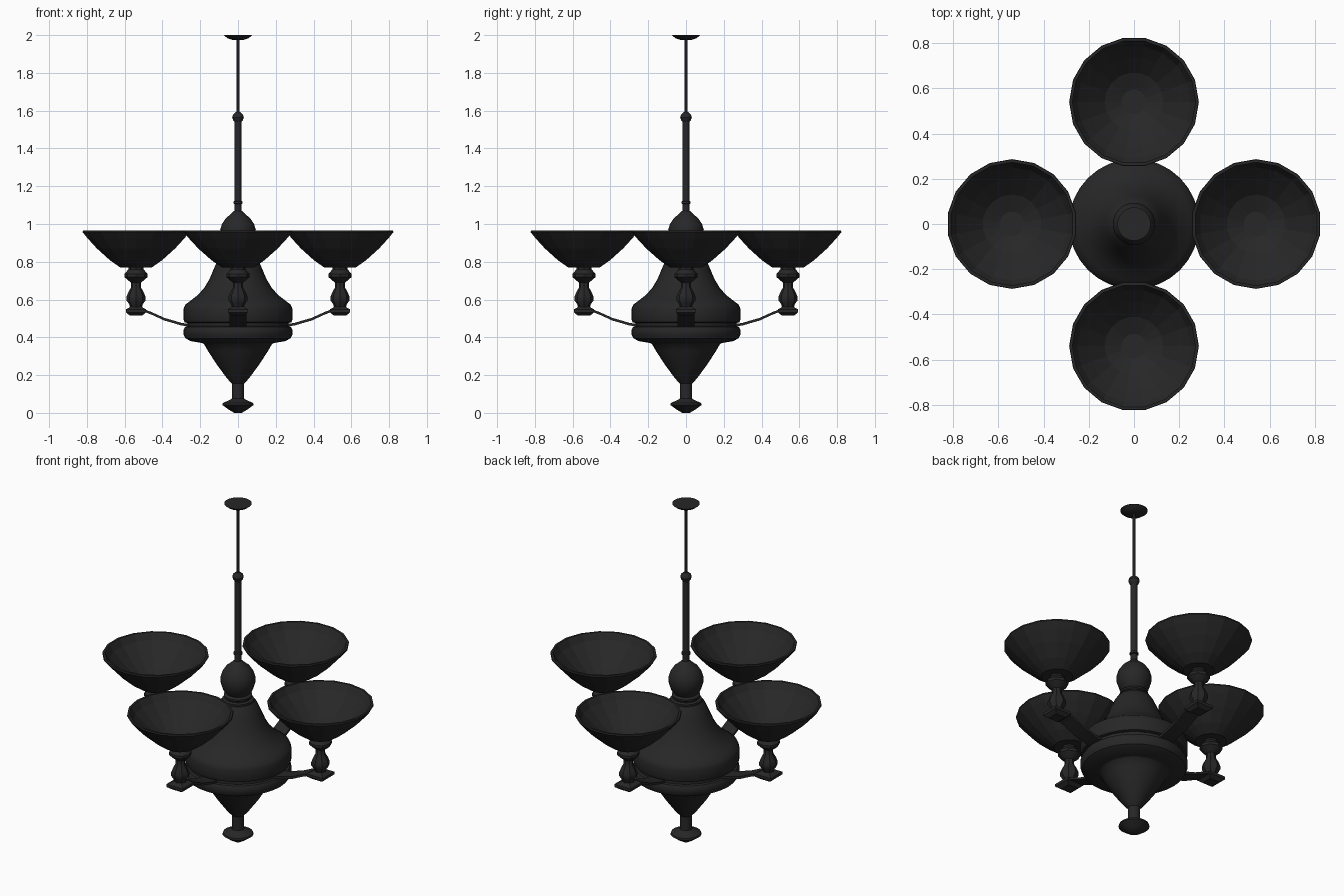
import bpy, bmesh, math
from mathutils import Matrix, Vector

cube = bpy.data.objects.get("Cube")
if cube:
    bpy.data.objects.remove(cube, do_unlink=True)

# Single dark metal finish
metal = bpy.data.materials.new("dark_metal")
metal.use_nodes = True
colour = (0.02, 0.02, 0.02, 1)
metal.diffuse_color = colour
metal.node_tree.nodes["Principled BSDF"].inputs["Base Color"].default_value = colour

ARM_REACH = 0.54


def add_object(name, bm, smooth):
    bmesh.ops.remove_doubles(bm, verts=bm.verts, dist=1e-5)
    bmesh.ops.recalc_face_normals(bm, faces=bm.faces)
    mesh = bpy.data.meshes.new(name)
    bm.to_mesh(mesh)
    bm.free()
    mesh.materials.append(metal)
    ob = bpy.data.objects.new(name, mesh)
    bpy.context.collection.objects.link(ob)
    if smooth:
        bpy.ops.object.select_all(action='DESELECT')
        ob.select_set(True)
        bpy.context.view_layer.objects.active = ob
        bpy.ops.object.shade_smooth_by_angle(angle=math.radians(35))
    return ob


def lathe(name, profile, sides, offset=0.0, place=Matrix(), smooth=True):
    """Spin a (radius, height) profile about z; profile ends are closed on the axis."""
    bm = bmesh.new()
    pts = [(0, profile[0][1])] + profile + [(0, profile[-1][1])]
    turn = Matrix.Rotation(offset, 3, 'Z')
    verts = [bm.verts.new(turn @ Vector((r, 0, z))) for r, z in pts]
    edges = [bm.edges.new(pair) for pair in zip(verts, verts[1:])]
    bmesh.ops.spin(bm, geom=verts + edges, cent=(0, 0, 0), axis=(0, 0, 1),
                   angle=math.tau, steps=sides, use_duplicate=False)
    bm.transform(place)
    return add_object(name, bm, smooth)


def ribbon(name, path, width, thickness, place):
    """Flat bar following an (x, z) path."""
    bm = bmesh.new()
    h, t = width / 2, thickness / 2
    rings = [[bm.verts.new((x, y, z + dz)) for y, dz in ((-h, -t), (h, -t), (h, t), (-h, t))]
             for x, z in path]
    for a, b in zip(rings, rings[1:]):
        for i in range(4):
            j = (i + 1) % 4
            bm.faces.new((a[i], a[j], b[j], b[i]))
    bm.faces.new(rings[0])
    bm.faces.new(rings[-1])
    bm.transform(place)
    return add_object(name, bm, True)


# Central column, from the bottom up
lathe("bottom_finial", [(0.02, 0), (0.05, 0.018), (0.083, 0.042), (0.08, 0.052),
                        (0.05, 0.066), (0.033, 0.075), (0.033, 0.165)], 32)
lathe("lower_cone", [(0.033, 0.155), (0.06, 0.185), (0.115, 0.26), (0.16, 0.33),
                     (0.18, 0.365), (0.19, 0.37)], 32)
lathe("body_lower_band", [(0.18, 0.368), (0.25, 0.38), (0.278, 0.395), (0.288, 0.415),
                          (0.288, 0.44), (0.28, 0.455), (0.265, 0.46)], 32)
lathe("body_groove", [(0.268, 0.455), (0.268, 0.482)], 32)
lathe("body_bell", [(0.265, 0.475), (0.283, 0.48), (0.288, 0.495), (0.288, 0.55),
                    (0.28, 0.572), (0.25, 0.595), (0.215, 0.622), (0.18, 0.66),
                    (0.15, 0.71), (0.125, 0.77), (0.105, 0.815), (0.09, 0.835)], 32)
lathe("neck_rings", [(0.085, 0.83), (0.085, 0.845), (0.07, 0.85), (0.07, 0.855),
                     (0.076, 0.86), (0.076, 0.87), (0.06, 0.88)], 32)
lathe("column_ball", [(0.06, 0.875), (0.08, 0.9), (0.093, 0.94), (0.094, 0.97),
                      (0.085, 1.0), (0.065, 1.03), (0.035, 1.055), (0.02, 1.07)], 32)
lathe("hanging_tube", [(0.018, 1.06), (0.018, 1.54)], 16)
lathe("tube_collar", [(0.018, 1.105), (0.024, 1.108), (0.024, 1.118), (0.018, 1.122)], 16)
lathe("tube_knob", [(0.015, 1.535), (0.026, 1.55), (0.031, 1.565), (0.026, 1.58),
                    (0.012, 1.592)], 16)
lathe("hanging_rod", [(0.007, 1.585), (0.007, 1.98)], 12)
lathe("ceiling_canopy", [(0.03, 1.975), (0.055, 1.983), (0.074, 1.998), (0.074, 2.0)], 24)

# Four arms, each with a square foot, turned stem and open bowl shade
arm_path = [(0.25, 0.462), (0.30, 0.47), (0.39, 0.496), (0.46, 0.528), (0.50, 0.543), (0.54, 0.545)]
stem = [(0.028, 0.545), (0.036, 0.575), (0.05, 0.595), (0.05, 0.615), (0.04, 0.64),
        (0.026, 0.665), (0.026, 0.69), (0.04, 0.7), (0.062, 0.72), (0.062, 0.735),
        (0.04, 0.76), (0.04, 0.78)]
foot = [(0.045, 0.515), (0.076, 0.532), (0.076, 0.548), (0.04, 0.562)]
shade = [(0.085, 0.77), (0.14, 0.808), (0.21, 0.87), (0.26, 0.924), (0.287, 0.957), (0.285, 0.965),
         (0.273, 0.965), (0.25, 0.928), (0.2, 0.878), (0.13, 0.815), (0.055, 0.785)]
for i, side in enumerate(("left", "back", "right", "front")):
    spin = Matrix.Rotation(i * math.pi / 2, 4, 'Z')
    end = spin @ Matrix.Translation((ARM_REACH, 0, 0))
    ribbon(side + "_arm", arm_path, 0.09, 0.014, spin)
    lathe(side + "_foot", foot, 4, math.pi / 4, end, False)
    lathe(side + "_stem", stem, 8, 0, end)
    lathe(side + "_bowl_shade", shade, 18, math.pi / 18, end, False)
